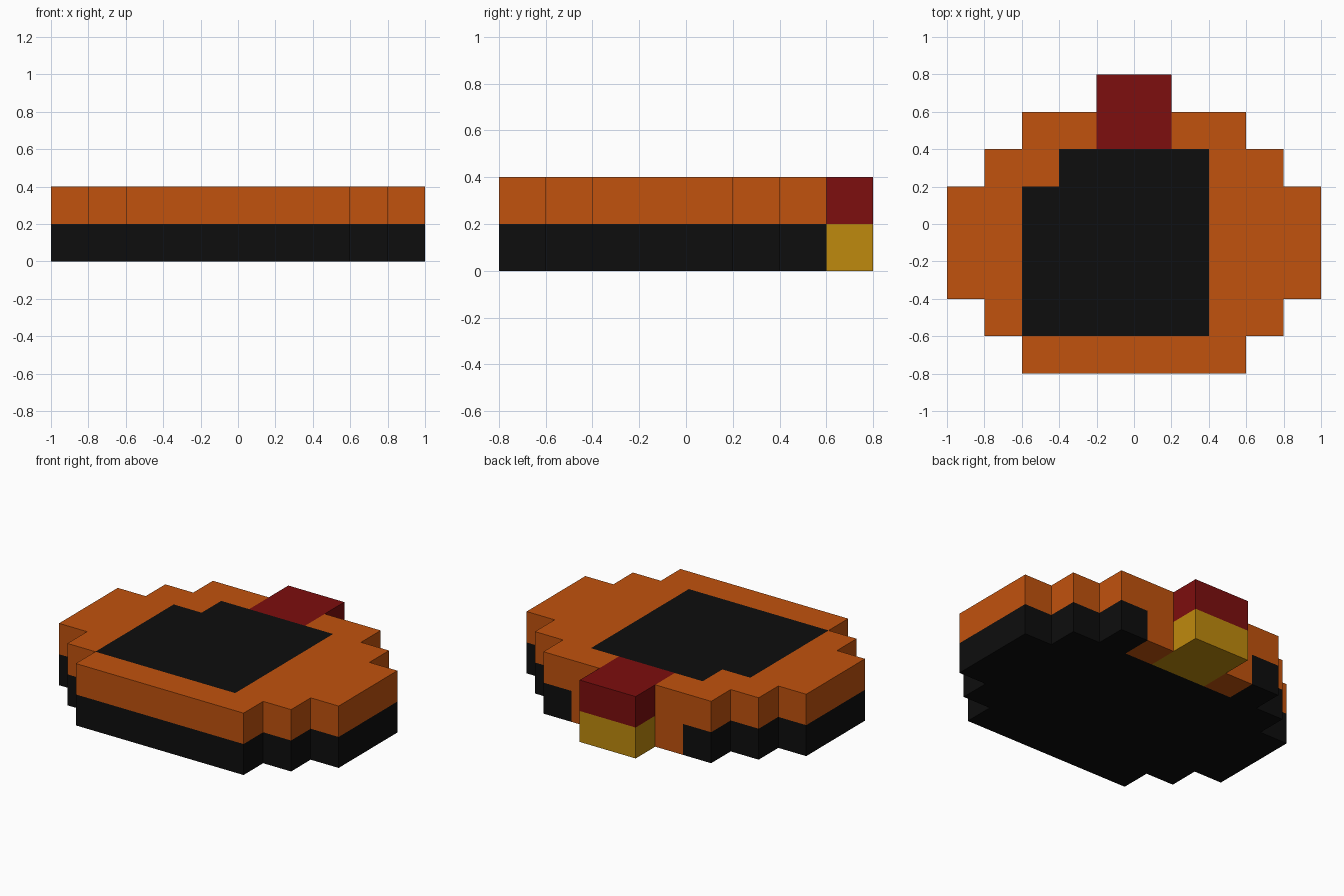
import bpy
import bmesh

cube = bpy.data.objects.get("Cube")
if cube:
    bpy.data.objects.remove(cube, do_unlink=True)


def material(name, rgb):
    """Flat material from 0-255 display values, stored as linear."""
    linear = []
    for v in rgb:
        c = v / 255
        linear.append(c / 12.92 if c <= 0.04045 else ((c + 0.055) / 1.055) ** 2.4)
    mat = bpy.data.materials.new(name)
    mat.use_nodes = True
    mat.diffuse_color = (*linear, 1)
    bsdf = next(n for n in mat.node_tree.nodes if n.type == 'BSDF_PRINCIPLED')
    bsdf.inputs["Base Color"].default_value = (*linear, 1)
    return mat


def prism(name, outline, z0, z1, mat):
    """Extrude a flat outline between two heights."""
    bm = bmesh.new()
    face = bm.faces.new([bm.verts.new((x, y, z0)) for x, y in outline])
    side = bmesh.ops.extrude_face_region(bm, geom=[face], use_keep_orig=True)
    top = [v for v in side["geom"] if isinstance(v, bmesh.types.BMVert)]
    bmesh.ops.translate(bm, verts=top, vec=(0, 0, z1 - z0))
    bmesh.ops.recalc_face_normals(bm, faces=bm.faces)
    mesh = bpy.data.meshes.new(name)
    bm.to_mesh(mesh)
    bm.free()
    mesh.materials.append(mat)
    obj = bpy.data.objects.new(name, mesh)
    bpy.context.collection.objects.link(obj)
    return obj


def rect(x0, x1, y0, y1):
    return [(x0, y0), (x1, y0), (x1, y1), (x0, y1)]


def mirrored(points):
    return [(-x, y) for x, y in reversed(points)]


orange = material("orange", (193, 82, 13))
black = material("black", (13, 13, 13))
dark_red = material("dark red", (125, 14, 14))
gold = material("gold", (191, 138, 13))

LOW, MID, TOP = 0.0, 0.2, 0.4

# Stepped outer edge of the left half, front to back
edge = [(0.6, -0.8), (0.6, -0.6), (0.8, -0.6), (0.8, -0.4), (1, -0.4),
        (1, 0.2), (0.8, 0.2), (0.8, 0.4), (0.6, 0.4), (0.6, 0.6)]

# Black lower layer, notched at the back
half = edge + [(0.4, 0.6), (0.4, 0.4)]
prism("base", half + mirrored(half), LOW, MID, black)

# Black centre panel, with one corner stepped in
panel = [(0.4, 0.4), (0.4, -0.6), (-0.6, -0.6), (-0.6, 0.2), (-0.4, 0.2), (-0.4, 0.4)]
prism("centre_panel", panel, MID, TOP, black)

# Orange upper rim wrapped around the panel, open at the back for the tab
gap = [(0.2, 0.6), (0.2, 0.4)]
prism("rim", edge + gap + panel + mirrored(gap) + mirrored(edge), MID, TOP, orange)

# Orange blocks filling the notch either side of the tab
for name, x in (("left_notch_block", 0.2), ("right_notch_block", -0.4)):
    prism(name, rect(x, x + 0.2, 0.4, 0.6), LOW, MID, orange)

# Two-tone tab at the back
prism("tab_lower", rect(-0.2, 0.2, 0.4, 0.8), LOW, MID, gold)
prism("tab_upper", rect(-0.2, 0.2, 0.4, 0.8), MID, TOP, dark_red)
